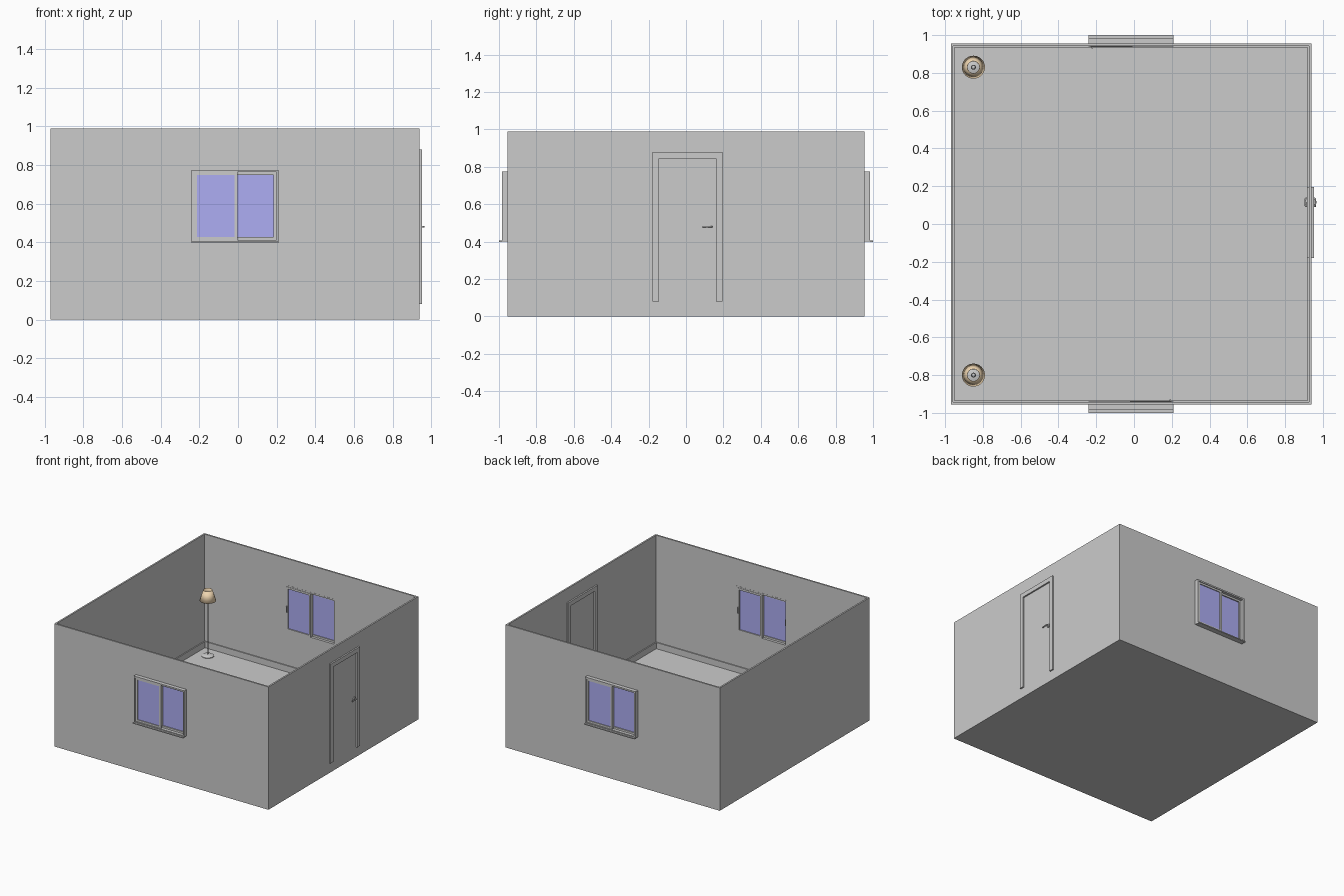
import bpy, bmesh
from math import pi
from mathutils import Matrix, Vector

if "Cube" in bpy.data.objects:
    bpy.data.objects.remove(bpy.data.objects["Cube"])


def material(name, rgb):
    m = bpy.data.materials.new(name)
    m.diffuse_color = (*rgb, 1)
    m.use_nodes = True
    m.node_tree.nodes["Principled BSDF"].inputs["Base Color"].default_value = m.diffuse_color
    return m


GLASS = material("blue_glass", (0.42, 0.42, 0.9))
CLOTH = material("tan_cloth", (0.85, 0.66, 0.43))


def finish(name, bm, mat=None, smooth=False):
    bmesh.ops.recalc_face_normals(bm, faces=bm.faces)
    me = bpy.data.meshes.new(name)
    bm.to_mesh(me)
    bm.free()
    ob = bpy.data.objects.new(name, me)
    bpy.context.collection.objects.link(ob)
    if mat:
        me.materials.append(mat)
    if smooth:
        for p in me.polygons:
            p.use_smooth = True
        me.set_sharp_from_angle(angle=0.6)
    return ob


def box(name, x, y, z, mat=None):
    bm = bmesh.new()
    lo, hi = zip(*(sorted(r) for r in (x, y, z)))
    size = [b - a for a, b in zip(lo, hi)]
    mid = [(a + b) / 2 for a, b in zip(lo, hi)]
    bmesh.ops.create_cube(bm, size=1, matrix=Matrix.Translation(mid) @ Matrix.Diagonal((*size, 1)))
    return finish(name, bm, mat)


def place(axis, a, b, d):
    return {"x": (d, a, b), "y": (a, d, b), "z": (a, b, d)}[axis]


def prism(name, pts, axis, d0, d1):
    """Flat outline pushed along an axis."""
    bm = bmesh.new()
    f = bm.faces.new([bm.verts.new(place(axis, a, b, d0)) for a, b in pts])
    r = bmesh.ops.extrude_face_region(bm, geom=[f])
    move = Vector(place(axis, 0, 0, d1 - d0))
    bmesh.ops.translate(bm, vec=move, verts=[v for v in r["geom"] if isinstance(v, bmesh.types.BMVert)])
    return finish(name, bm)


def ring(name, a, b, widths, axis, d0, d1):
    """Rectangular border of given width, with depth d0..d1."""
    a, b = sorted(a), sorted(b)
    loops = []
    bm = bmesh.new()
    for d in (d0, d1):
        for w in (0, widths):
            cs = [(a[0] + w, b[0] + w), (a[1] - w, b[0] + w), (a[1] - w, b[1] - w), (a[0] + w, b[1] - w)]
            loops.append([bm.verts.new(place(axis, p, q, d)) for p, q in cs])
    o0, i0, o1, i1 = loops
    for p, q in ((o0, i0), (i0, i1), (i1, o1), (o1, o0)):
        for k in range(4):
            n = (k + 1) % 4
            bm.faces.new((p[k], p[n], q[n], q[k]))
    return finish(name, bm)


def lathe(name, profile, at, mat=None, thick=0):
    bm = bmesh.new()
    vs = [bm.verts.new((r, 0, z)) for r, z in profile]
    es = [bm.edges.new(p) for p in zip(vs, vs[1:])]
    bmesh.ops.spin(bm, geom=vs + es, cent=(0, 0, 0), axis=(0, 0, 1), angle=2 * pi, steps=32)
    bmesh.ops.remove_doubles(bm, verts=bm.verts, dist=1e-5)
    ob = finish(name, bm, mat, True)
    ob.location = at
    if thick:
        ob.modifiers.new("thickness", "SOLIDIFY").thickness = thick
    return ob


# Room dimensions
X0, X1, Y, H, T = -0.97, 0.94, 0.955, 0.99, 0.013
FLOOR, CX = 0.08, -0.015

# Floor slab and walls with window openings
box("floor", (X0 + 0.001, X1 - 0.001), (-Y + 0.001, Y - 0.001), (0, FLOOR))
walls = ring("walls", (X0, X1), (-Y, Y), T, "z", 0, H)
cutter = box("window_cutter", (CX - 0.22, CX + 0.22), (-1.2, 1.2), (0.405, 0.77))
cut = walls.modifiers.new("openings", "BOOLEAN")
cut.object = cutter
cut.solver = "EXACT"
bpy.context.view_layer.objects.active = walls
bpy.ops.object.modifier_apply(modifier=cut.name)
bpy.data.objects.remove(cutter)

# Skirting around the inside, open at the door
a0, a1, b, s = X0 + T, X1 - T, Y - T, 0.008
prism("skirting", [(a1, -0.18), (a1, -b), (a0, -b), (a0, b), (a1, b), (a1, 0.195),
                   (a1 - s, 0.195), (a1 - s, b - s), (a0 + s, b - s),
                   (a0 + s, s - b), (a1 - s, s - b), (a1 - s, -0.18)], "z", FLOOR - 0.01, 0.13)

# Sliding windows, the back one turned half way round
for side, k in (("front", 1), ("back", -1)):
    def u(p, q):
        return (CX + k * p, CX + k * q)
    ring(side + "_window_frame", u(-0.225, 0.225), (0.40, 0.775), 0.012, "y", -0.985 * k, -0.941 * k)
    box(side + "_window_sill", u(-0.225, 0.225), (-1.0 * k, -0.984 * k), (0.397, 0.405))
    for part, l, r, v0, v1 in (("outer", -0.214, 0.012, -0.979, -0.962), ("inner", -0.006, 0.214, -0.96, -0.938)):
        ring(f"{side}_{part}_sash", u(l, r), (0.411, 0.764), 0.016, "y", v0 * k, v1 * k)
        m = (v0 + v1) / 2
        box(f"{side}_{part}_glass", u(l + 0.015, r - 0.015), ((m - 0.002) * k, (m + 0.002) * k), (0.426, 0.749), GLASS)
        e = -0.206 if part == "outer" else 0.206
        box(f"{side}_{part}_pull", u(e - 0.004, e + 0.004), (v1 * k, (v1 + 0.008) * k), (0.56, 0.61))

# Door casing and lever handle on both faces of the wall
casing = [(-0.18, FLOOR), (-0.18, 0.88), (0.195, 0.88), (0.195, FLOOR),
          (0.16, FLOOR), (0.16, 0.845), (-0.145, 0.845), (-0.145, FLOOR)]
for side, face, k in (("outer", X1, 1), ("inner", X1 - T, -1)):
    prism(side + "_door_casing", casing, "x", face - 0.002 * k, face + 0.012 * k)
    bm = bmesh.new()
    bmesh.ops.create_cone(bm, cap_ends=True, segments=24, radius1=0.014, radius2=0.014, depth=0.008,
                          matrix=Matrix.Translation((face + 0.003 * k, 0.137, 0.48)) @ Matrix.Rotation(pi / 2, 4, "Y"))
    finish(side + "_handle_plate", bm, None, True)
    cu = bpy.data.curves.new(side + "_door_lever", "CURVE")
    cu.dimensions = "3D"
    cu.bevel_depth, cu.bevel_resolution, cu.use_fill_caps = 0.005, 3, True
    path = [(0, 0.137), (0.015, 0.137), (0.02, 0.13), (0.02, 0.11), (0.017, 0.09)]
    sp = cu.splines.new("POLY")
    sp.points.add(len(path) - 1)
    for p, (d, y) in zip(sp.points, path):
        p.co = (face + d * k, y, 0.48, 1)
    bpy.context.collection.objects.link(bpy.data.objects.new(cu.name, cu))

# Standing lamps in the two left corners
for side, y in (("front", -0.80), ("back", 0.83)):
    at = (-0.85, y, FLOOR)
    lathe(side + "_lamp_base", [(0, 0), (0.046, 0), (0.046, 0.005), (0.035, 0.011), (0.008, 0.015), (0, 0.015)], at)
    lathe(side + "_lamp_pole", [(0, 0.01), (0.004, 0.01), (0.004, 0.475), (0, 0.475)], at)
    lathe(side + "_lamp_bulb", [(0, 0.465), (0.008, 0.47), (0.013, 0.488), (0.009, 0.502), (0, 0.507)], at)
    lathe(side + "_lamp_shade", [(0.061, 0.448), (0.033, 0.533)], at, CLOTH, 0.002)
